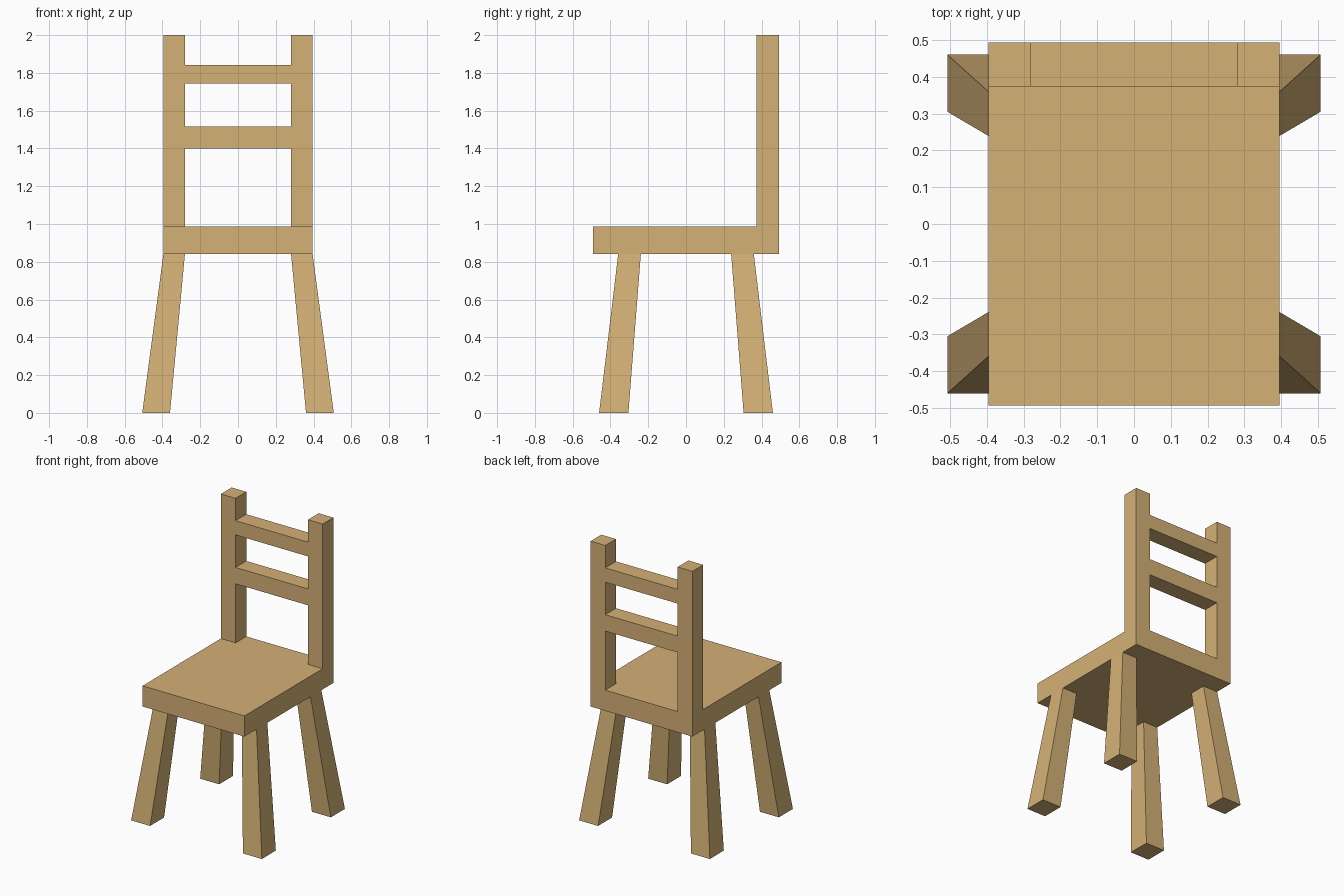
import bpy

if "Cube" in bpy.data.objects:
    bpy.data.objects.remove(bpy.data.objects["Cube"])

wood = bpy.data.materials.new("light wood")
wood.diffuse_color = (0.66, 0.44, 0.18, 1)
wood.use_nodes = True
wood.node_tree.nodes["Principled BSDF"].inputs["Base Color"].default_value = wood.diffuse_color


def prism(name, bottom, top, z0, z1):
    """Six-sided block between two rectangles (x0, x1, y0, y1)."""
    verts = []
    for (x0, x1, y0, y1), z in ((bottom, z0), (top, z1)):
        verts += [(x0, y0, z), (x1, y0, z), (x1, y1, z), (x0, y1, z)]
    faces = [(3, 2, 1, 0), (4, 5, 6, 7)]
    faces += [(i, (i + 1) % 4, (i + 1) % 4 + 4, i + 4) for i in range(4)]
    mesh = bpy.data.meshes.new(name)
    mesh.from_pydata(verts, [], faces)
    mesh.materials.append(wood)
    obj = bpy.data.objects.new(name, mesh)
    bpy.context.collection.objects.link(obj)
    return obj


def mirrored(rect, sx, sy):
    x0, x1, y0, y1 = rect
    xs, ys = sorted((x0 * sx, x1 * sx)), sorted((y0 * sy, y1 * sy))
    return (*xs, *ys)


W, D, INNER, BACK = 0.395, 0.493, 0.281, 0.374
SEAT_LOW, SEAT_TOP = 0.841, 0.986

# Seat slab
seat = (-W, W, -D, D)
prism("seat", seat, seat, SEAT_LOW, SEAT_TOP)

# Splayed, tapered legs
foot, hip = (0.36, 0.507, 0.305, 0.46), (INNER, W, 0.239, 0.359)
for sx, side in ((-1, "left"), (1, "right")):
    for sy, end in ((-1, "front"), (1, "back")):
        prism(f"{end}_{side}_leg", mirrored(foot, sx, sy),
              mirrored(hip, sx, sy), 0, SEAT_LOW)
    # Backrest post
    post = mirrored((INNER, W, BACK, D), sx, 1)
    prism(f"{side}_back_post", post, post, SEAT_TOP, 2.0)

# Backrest rails
rail = (-INNER, INNER, BACK, D)
for name, z0, z1 in (("lower_rail", 1.4, 1.515), ("upper_rail", 1.743, 1.843)):
    prism(name, rail, rail, z0, z1)
